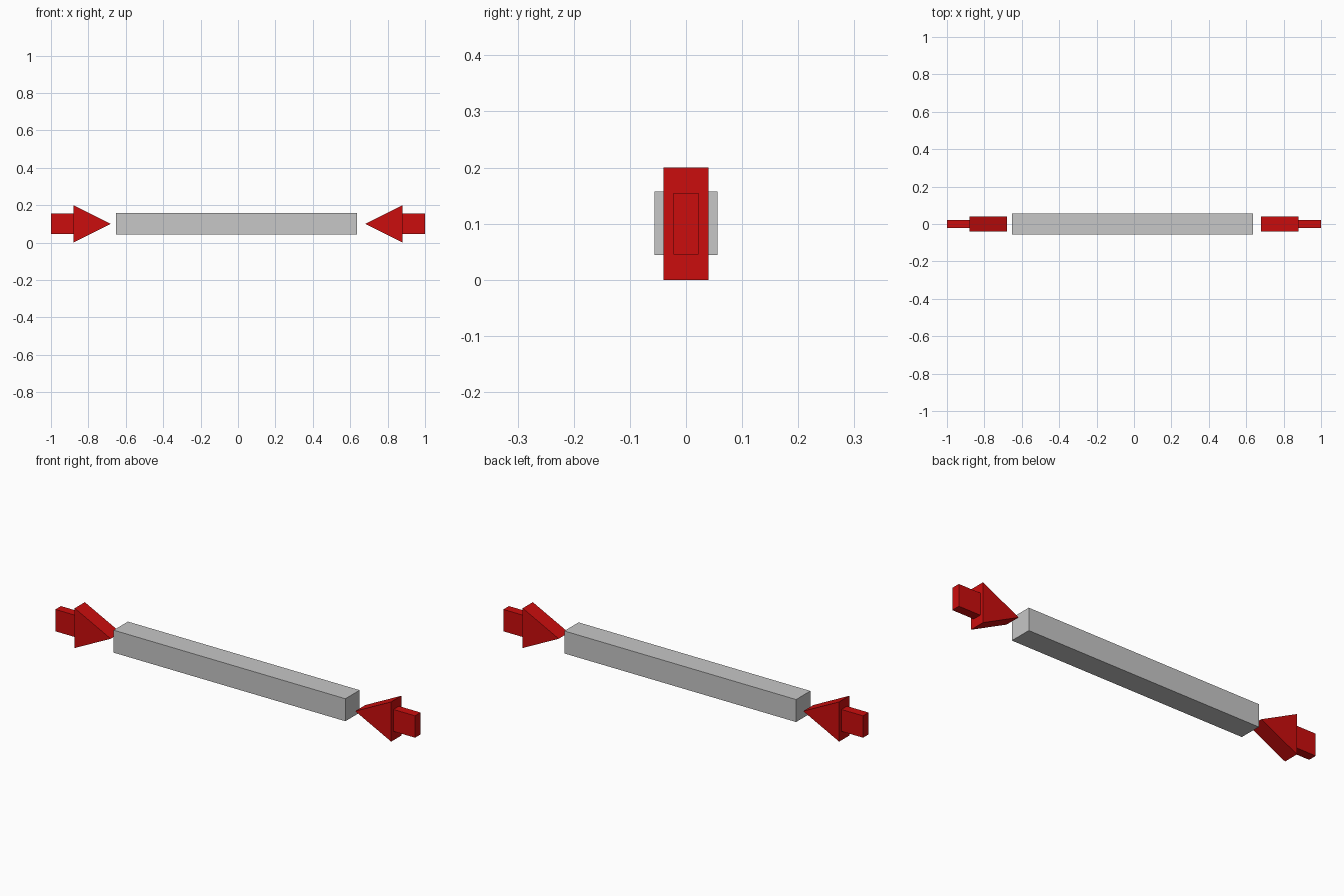
import bpy, bmesh
from mathutils import Vector

if "Cube" in bpy.data.objects:
    bpy.data.objects.remove(bpy.data.objects["Cube"])


def material(name, rgb):
    m = bpy.data.materials.new(name)
    m.diffuse_color = (*rgb, 1)
    m.use_nodes = True
    m.node_tree.nodes["Principled BSDF"].inputs["Base Color"].default_value = m.diffuse_color
    return m


GREY = material("light grey", (0.57, 0.57, 0.57))
RED = material("red", (0.6, 0.004, 0.004))


def prism(name, profile, half_depth, mat):
    """Extrude an (x, z) outline along y, centred on y = 0."""
    bm = bmesh.new()
    face = bm.faces.new([bm.verts.new((x, -half_depth, z)) for x, z in profile])
    ext = bmesh.ops.extrude_face_region(bm, geom=[face])
    verts = [g for g in ext["geom"] if isinstance(g, bmesh.types.BMVert)]
    bmesh.ops.translate(bm, verts=verts, vec=Vector((0, 2 * half_depth, 0)))
    bmesh.ops.recalc_face_normals(bm, faces=bm.faces)
    mesh = bpy.data.meshes.new(name)
    bm.to_mesh(mesh)
    bm.free()
    mesh.materials.append(mat)
    ob = bpy.data.objects.new(name, mesh)
    bpy.context.collection.objects.link(ob)
    return ob


def rect(x0, x1, z0, z1):
    return [(x0, z0), (x1, z0), (x1, z1), (x0, z1)]


# Square bar
prism("bar", rect(-0.652, 0.637, 0.044, 0.157), 0.0565, GREY)

# Arrows pointing inward at each end
for side, s in (("left", -1), ("right", 1)):
    prism(side + "_arrow_shaft", rect(s * 1.0, s * 0.88, 0.045, 0.155), 0.022, RED)
    prism(side + "_arrow_head", [(s * 0.88, 0), (s * 0.88, 0.2), (s * 0.68, 0.1)], 0.04, RED)
